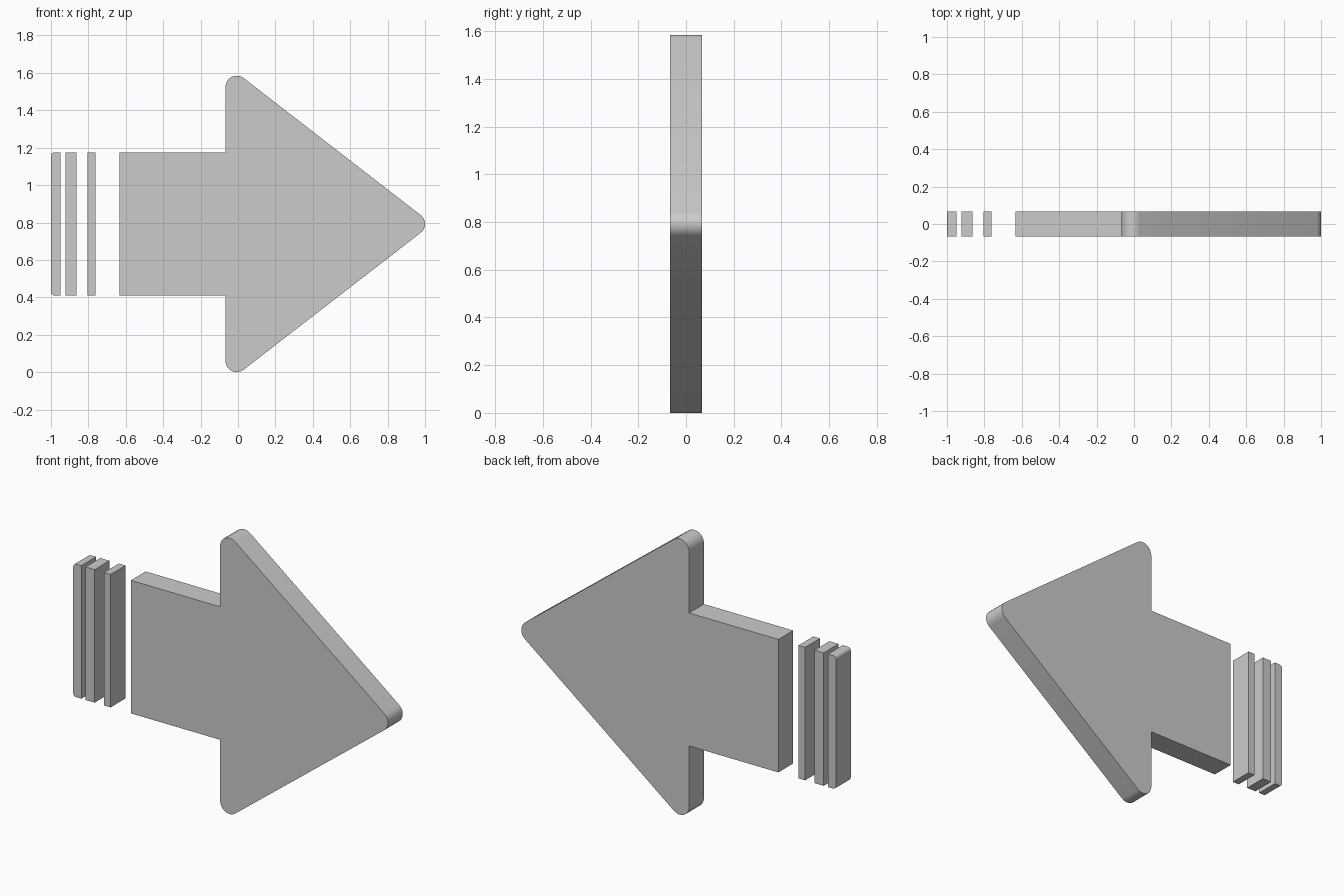
import bpy, bmesh
from math import cos, sin, acos, tan
from mathutils import Vector

if "Cube" in bpy.data.objects:
    bpy.data.objects.remove(bpy.data.objects["Cube"])

HALF_Y = 0.067
MID_Z = 0.7925
SHAFT = 0.382          # half height of shaft and bars
R = 0.06               # rounding of the arrow head


def rounded(points, steps=8):
    """Outline from (x, z, radius) corners; positive radii become arcs."""
    out = []
    n = len(points)
    for i, (x, z, r) in enumerate(points):
        p = Vector((x, z))
        if r == 0:
            out.append(p)
            continue
        a = (Vector(points[i - 1][:2]) - p).normalized()
        b = (Vector(points[(i + 1) % n][:2]) - p).normalized()
        half = acos(max(-1, min(1, a.dot(b)))) / 2
        centre = p + (a + b).normalized() * (r / sin(half))
        start = p + a * (r / tan(half)) - centre
        end = p + b * (r / tan(half)) - centre
        sweep = start.angle_signed(end)
        for k in range(steps + 1):
            t = -sweep * k / steps
            out.append(centre + Vector((start.x * cos(t) - start.y * sin(t),
                                        start.x * sin(t) + start.y * cos(t))))
    return out


def plate(name, corners):
    """Extrude an outline through the thickness in y."""
    bm = bmesh.new()
    vs = [bm.verts.new((p.x, -HALF_Y, MID_Z + p.y)) for p in rounded(corners)]
    face = bm.faces.new(vs)
    ext = bmesh.ops.extrude_face_region(bm, geom=[face], use_keep_orig=True)
    moved = [v for v in ext["geom"] if isinstance(v, bmesh.types.BMVert)]
    bmesh.ops.translate(bm, vec=(0, 2 * HALF_Y, 0), verts=moved)
    bmesh.ops.recalc_face_normals(bm, faces=bm.faces)
    me = bpy.data.meshes.new(name)
    bm.to_mesh(me)
    bm.free()
    ob = bpy.data.objects.new(name, me)
    bpy.context.collection.objects.link(ob)
    bpy.ops.object.select_all(action='DESELECT')
    ob.select_set(True)
    bpy.context.view_layer.objects.active = ob
    bpy.ops.object.shade_smooth_by_angle(angle=0.5)


# arrow: sharp head triangle offset outward from the three arc centres
back = -0.067
ca, cb = Vector((back + R, MID_Z - R)), Vector((1 - R, 0))
d = (cb - ca).normalized()
nrm = Vector((-d.y, d.x))
q = ca + nrm * R
tip_x = (q + d * (-q.y / d.y)).x
top_z = (q + d * ((back - q.x) / d.x)).y
plate("arrow", [(-0.634, -SHAFT, 0), (back, -SHAFT, 0), (back, -top_z, R),
                (tip_x, 0, R), (back, top_z, R), (back, SHAFT, 0),
                (-0.634, SHAFT, 0)])

# trailing bars, the last one with rounded outer corners
for name, x0, x1, r in (("inner_bar", -0.804, -0.762, 0),
                        ("middle_bar", -0.922, -0.864, 0),
                        ("outer_bar", -1.0, -0.949, 0.018)):
    plate(name, [(x0, -SHAFT, r), (x1, -SHAFT, 0), (x1, SHAFT, 0), (x0, SHAFT, r)])
